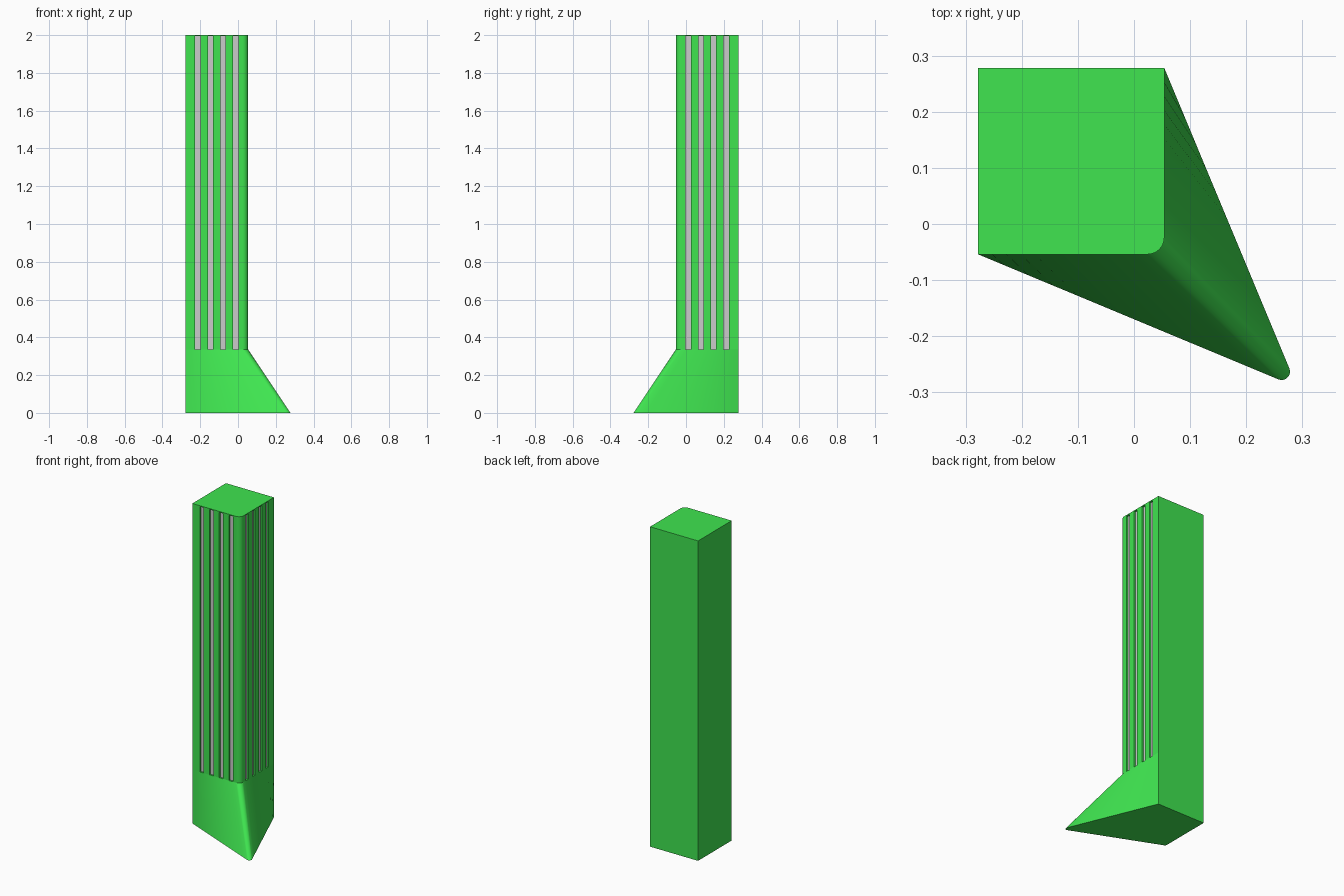
import bpy, bmesh
from math import radians, cos, sin

if "Cube" in bpy.data.objects:
    bpy.data.objects.remove(bpy.data.objects["Cube"])

L, S = 0.278, 0.054          # outer extent, inner (tip-side) extent
Z0, Z1, TOP = 0.335, 1.994, 2.0
R = 0.03                     # rounded corner radius
PITCH, W, D = 0.067, 0.027, 0.014
SLOTS = [-0.213 + PITCH * i for i in range(4)]
SEG, ARC = 12, 8

green = bpy.data.materials.new("green_paint")
green.diffuse_color = (0.05, 0.78, 0.08, 1)
green.use_nodes = True
green.node_tree.nodes["Principled BSDF"].inputs["Base Color"].default_value = green.diffuse_color


def finish(bm, name, mat=None, smooth=True):
    bmesh.ops.recalc_face_normals(bm, faces=bm.faces)
    me = bpy.data.meshes.new(name)
    bm.to_mesh(me)
    bm.free()
    ob = bpy.data.objects.new(name, me)
    bpy.context.collection.objects.link(ob)
    if mat:
        me.materials.append(mat)
    if smooth:
        bpy.ops.object.select_all(action='DESELECT')
        ob.select_set(True)
        bpy.context.view_layer.objects.active = ob
        bpy.ops.object.shade_smooth_by_angle(angle=radians(25))
    return ob


def loft(name, low, high, z0, z1, caps=True):
    bm = bmesh.new()
    a = [bm.verts.new((x, y, z0)) for x, y in low]
    b = [bm.verts.new((x, y, z1)) for x, y in high]
    n = len(a)
    for i in range(n):
        j = (i + 1) % n
        bm.faces.new((a[i], a[j], b[j], b[i]))
    if caps:
        bm.faces.new(a)
        bm.faces.new(b)
    return finish(bm, name, green)


def flip(p):
    # reflection across the plan's diagonal
    return (-p[1], -p[0])


def arc(c, r, a0, a1):
    angles = [radians(a0 + (a1 - a0) * i / ARC) for i in range(ARC + 1)]
    return [(c + r * cos(t), -c + r * sin(t)) for t in angles]


def outline(corner):
    # subdivided front edge, rounded corner, mirrored right edge, back corner
    (x0, y0), (x1, y1) = (-L, -S), corner[0]
    front = [(x0 + (x1 - x0) * i / SEG, y0 + (y1 - y0) * i / SEG) for i in range(SEG)]
    return front + corner + [flip(p) for p in reversed(front)] + [(-L, L)]


# Flared base: square section twisting out to a pointed plan
square = outline(arc(S - R, R, -90, 0))
point = outline(arc(L - 0.015, 0.015, -112.5, 22.5))
loft("flared_base", point, square, 0, Z0)

# Shaft with recessed vertical slots on two faces
front = [(-L, -S)]
for c in SLOTS:
    front += [(c - W / 2, -S), (c - W / 2, -S + D), (c + W / 2, -S + D), (c + W / 2, -S)]
shaft = front + arc(S - R, R, -90, 0) + [flip(p) for p in reversed(front)] + [(-L, L)]
loft("shaft", shaft, shaft, Z0, Z1, caps=False)

# Thin roof closing the slots
loft("roof", square, square, Z1, TOP)

# Grey window strips set back inside the slots
bm = bmesh.new()
for c in SLOTS:
    y = -S + D - 0.003
    ends = [(c - W / 2, y), (c + W / 2, y)]
    for (xa, ya), (xb, yb) in (ends, [flip(p) for p in reversed(ends)]):
        bm.faces.new([bm.verts.new(v) for v in
                      ((xa, ya, Z0), (xb, yb, Z0), (xb, yb, Z1), (xa, ya, Z1))])
me = finish(bm, "window_strips", smooth=False)
